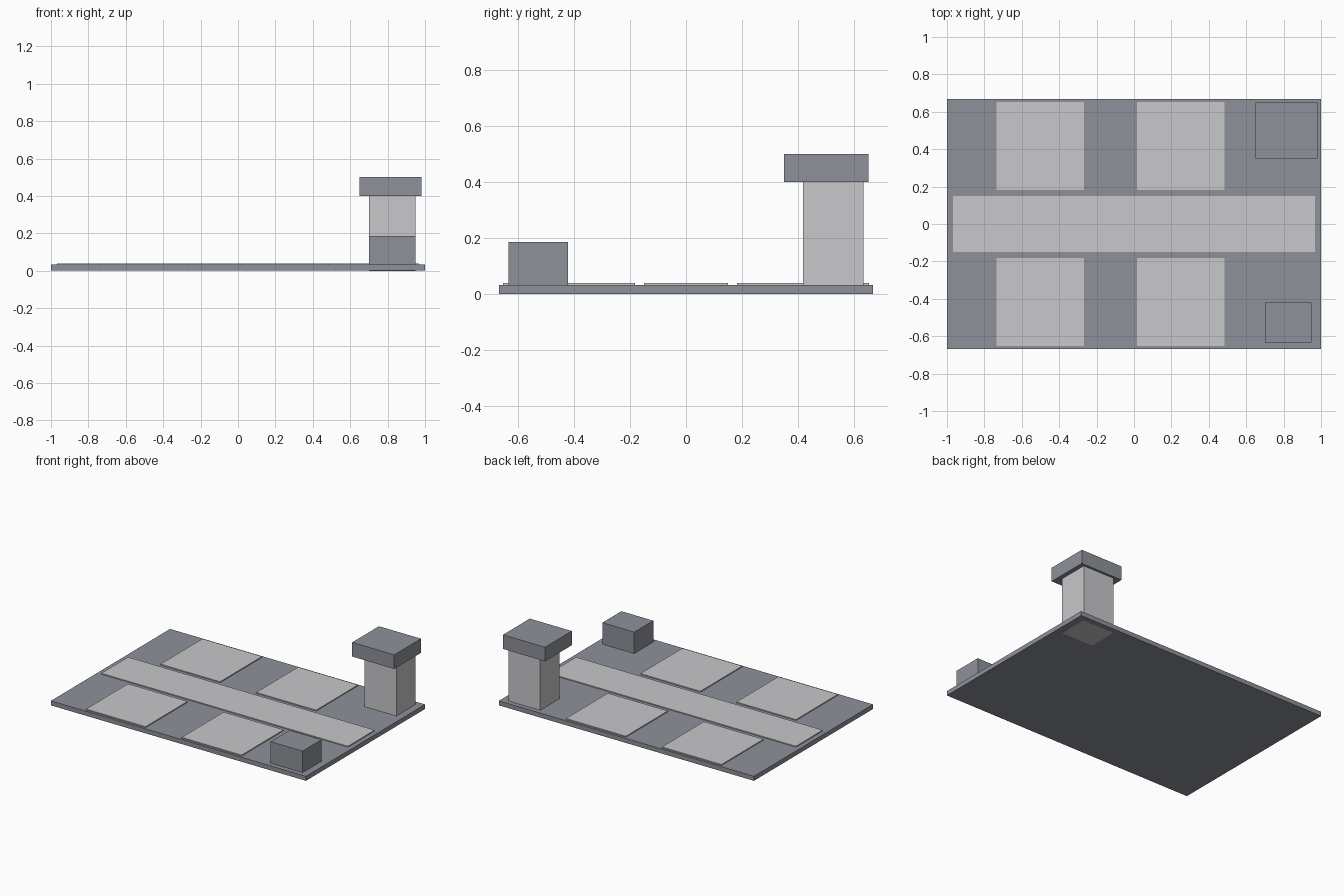
import bpy

if "Cube" in bpy.data.objects:
    bpy.data.objects.remove(bpy.data.objects["Cube"])


def make_material(name, rgb):
    mat = bpy.data.materials.new(name)
    mat.diffuse_color = (*rgb, 1.0)
    mat.use_nodes = True
    mat.node_tree.nodes["Principled BSDF"].inputs["Base Color"].default_value = mat.diffuse_color
    return mat


slate = make_material("slate grey", (0.27, 0.285, 0.32))
pale = make_material("pale grey", (0.58, 0.57, 0.585))


def box(name, x, y, z, mat):
    """Axis-aligned box from (min, max) ranges."""
    bpy.ops.mesh.primitive_cube_add(size=1, location=[(a + b) / 2 for a, b in (x, y, z)])
    obj = bpy.context.object
    obj.name = name
    obj.scale = [b - a for a, b in (x, y, z)]
    bpy.ops.object.transform_apply(location=False, rotation=False, scale=True)
    obj.data.materials.append(mat)
    return obj


# Ground slab
TOP = 0.033
box("base_slab", (-1, 1), (-0.667, 0.667), (0.0008, TOP), slate)

# Central runway strip and four side pads
PAD = (TOP - 0.003, 0.040)
box("central_strip", (-0.967, 0.967), (-0.15, 0.15), PAD, pale)
for side, y in (("front", (-0.652, -0.182)), ("back", (0.182, 0.652))):
    for end, x in (("left", (-0.735, -0.268)), ("right", (0.015, 0.485))):
        box(f"{side}_{end}_pad", x, y, PAD, pale)

# Tower with overhanging cab; its footing shows through the slab underside
box("tower_shaft", (0.70, 0.95), (0.417, 0.633), (0, 0.40), pale)
box("tower_cab", (0.65, 0.98), (0.35, 0.65), (0.40, 0.50), slate)

# Small utility block
box("utility_block", (0.70, 0.95), (-0.633, -0.42), (TOP - 0.003, 0.185), slate)
